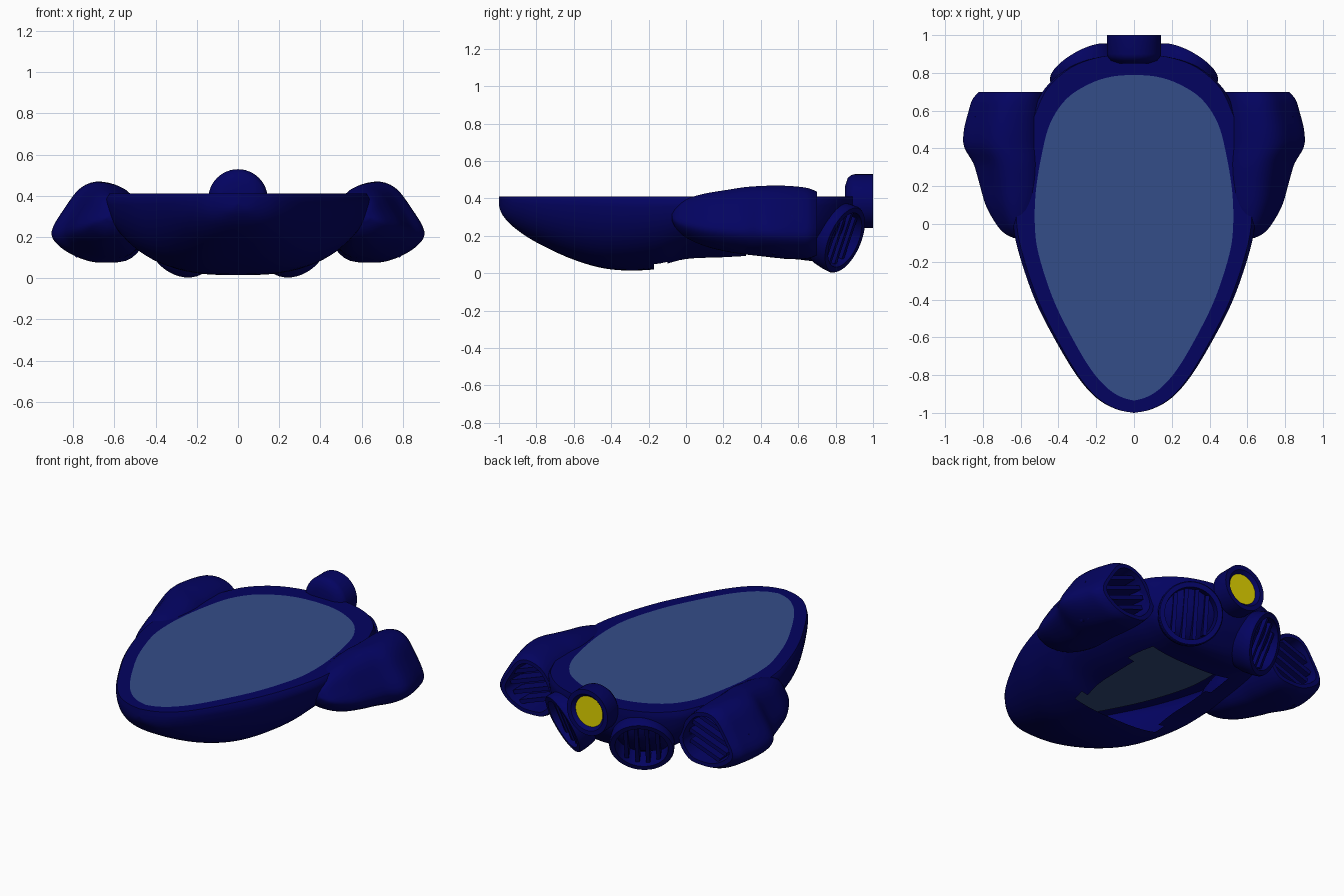
import bpy, bmesh, math
from mathutils import Vector, Matrix

cube = bpy.data.objects.get("Cube")
if cube:
    bpy.data.objects.remove(cube, do_unlink=True)


def material(name, r, g, b):
    m = bpy.data.materials.new(name)
    m.use_nodes = True
    m.diffuse_color = (r, g, b, 1)
    bsdf = m.node_tree.nodes["Principled BSDF"]
    bsdf.inputs["Base Color"].default_value = (r, g, b, 1)
    bsdf.inputs["Roughness"].default_value = 0.6
    return m


NAVY = material("navy", 0.001, 0.001, 0.118)
GLASS = material("steel_blue", 0.034, 0.075, 0.25)
SLATE = material("dark_slate", 0.03, 0.066, 0.18)
YELLOW = material("lamp_yellow", 0.77, 0.67, 0.0)


def finish(name, bm, mats, mirror=False, angle=40):
    bmesh.ops.remove_doubles(bm, verts=bm.verts, dist=0.0005)
    bmesh.ops.recalc_face_normals(bm, faces=bm.faces)
    mesh = bpy.data.meshes.new(name)
    bm.to_mesh(mesh)
    bm.free()
    for m in mats:
        mesh.materials.append(m)
    ob = bpy.data.objects.new(name, mesh)
    bpy.context.collection.objects.link(ob)
    if mirror:
        ob.modifiers.new("mirror", "MIRROR")
    bpy.ops.object.select_all(action="DESELECT")
    ob.select_set(True)
    bpy.context.view_layer.objects.active = ob
    bpy.ops.object.shade_smooth_by_angle(angle=math.radians(angle))
    return ob


def smooth_rows(rows, steps, closed=False):
    """Catmull-Rom resampling of rows of numbers."""
    n, out = len(rows), []
    pick = (lambda i: rows[i % n]) if closed else (lambda i: rows[max(0, min(n - 1, i))])
    for i in range(n if closed else n - 1):
        for s in range(steps):
            t = s / steps
            out.append([b + t * (c - a) / 2 + t * t * (a - 2.5 * b + 2 * c - d / 2)
                        + t ** 3 * (1.5 * (b - c) + (d - a) / 2)
                        for a, b, c, d in zip(pick(i - 1), pick(i), pick(i + 1), pick(i + 2))])
    return out if closed else out + [list(rows[-1])]


def loft(bm, rings, end_index=0):
    """Skin closed rings and cap both ends."""
    loops = [[bm.verts.new(p) for p in ring] for ring in rings]
    n = len(loops[0])
    for a, b in zip(loops, loops[1:]):
        for j in range(n):
            bm.faces.new((a[j], a[(j + 1) % n], b[(j + 1) % n], b[j]))
    bm.faces.new(loops[0])
    bm.faces.new(loops[-1]).material_index = end_index


def lathe(bm, profile, place, end_index=0, n=48):
    turns = [2 * math.pi * k / n for k in range(n)]
    loft(bm, [[place @ Vector((r * math.cos(a), r * math.sin(a), h)) for a in turns]
              for h, r in profile], end_index)


def box(bm, size, place):
    bmesh.ops.create_cube(bm, size=1, matrix=place @ Matrix.Diagonal((*size, 1)))


# Hull: y, half width, keel height, panel y, panel half width
TOP = 0.41
hull_rows = smooth_rows([
    (-1, 0, .36, -.935, 0), (-.98, .095, .31, -.915, .07), (-.92, .2, .245, -.865, .145),
    (-.8, .305, .165, -.76, .235), (-.6, .425, .072, -.57, .345), (-.4, .525, .02, -.38, .435),
    (-.17, .605, .02, -.16, .505), (0, .64, .06, -.01, .525), (.2, .64, .07, .17, .52),
    (.4, .61, .08, .36, .49), (.58, .54, .075, .53, .445), (.72, .47, .07, .66, .36),
    (.83, .34, .16, .74, .24), (.885, .18, .24, .78, .12), (.9, 0, .28, .79, 0)], 5)


def hull_section(y, w, keel, count=40):
    pts = [(w * .97, y, TOP)]
    for k in range(count + 1):
        a = math.pi * k / count
        c = math.cos(a)
        pts.append((math.copysign(w * abs(c) ** .72, c), y, .385 - (.385 - keel) * math.sin(a)))
    return pts + [(-w * .97, y, TOP)]


bm = bmesh.new()
strips = [[bm.verts.new(p) for p in
           [(pw, py, TOP)] + hull_section(y, w, keel) + [(-pw, py, TOP)]]
          for y, w, keel, py, pw in hull_rows]
for a, b in zip(strips, strips[1:]):
    for j in range(len(a) - 1):
        mid = (a[j].co + a[j + 1].co + b[j].co + b[j + 1].co) / 4
        opening = mid.z < .2 and abs(mid.x) < .29 and -.18 < mid.y < .52
        if not opening:
            bm.faces.new((a[j], a[j + 1], b[j + 1], b[j]))
bmesh.ops.dissolve_degenerate(bm, dist=0.0001, edges=bm.edges)
finish("hull", bm, [NAVY], angle=50)

# Flat top panel and its underside lining
for name, z, mat in (("top_panel", TOP, GLASS), ("panel_lining", TOP - .008, SLATE)):
    bm = bmesh.new()
    edge = [(pw, py, z) for *_, py, pw in hull_rows]
    edge += [(-x, y, z) for x, y, z in reversed(edge[1:-1])]
    bm.faces.new([bm.verts.new(p) for p in edge])
    finish(name, bm, [mat])

# Side pods: y, inner x, outer x, bottom, top
pod_rows = smooth_rows([
    (-.075, .58, .635, .28, .32), (-.05, .54, .685, .235, .355), (0, .5, .73, .19, .395),
    (.1, .46, .785, .145, .425), (.22, .44, .82, .115, .445), (.32, .44, .85, .1, .46),
    (.41, .44, .9, .09, .466), (.5, .44, .9, .08, .468), (.6, .44, .875, .075, .462),
    (.66, .44, .855, .08, .452), (.7, .44, .82, .095, .435)], 4)
pod_shape = smooth_rows([
    (-.05, 1), (.38, .86), (.72, .35), (1, -.25), (.85, -.62), (.4, -.92),
    (-.05, -1), (-.65, -.88), (-1, -.2), (-.6, .72)], 4, closed=True)


def pod_ring(y, x0, x1, z0, z1, scale=1):
    return [((x0 + x1 + scale * u * (x1 - x0)) / 2, y, (z0 + z1 + scale * v * (z1 - z0)) / 2)
            for u, v in pod_shape]


rear = pod_rows[-1]
bm = bmesh.new()
loft(bm, [pod_ring(*r) for r in pod_rows]
     + [pod_ring(*rear, scale=.86), pod_ring(.54, *rear[1:], scale=.8)])
finish("side_pod", bm, [NAVY], mirror=True)

# Exhaust slats inside each pod
bm = bmesh.new()
tilt = Matrix.Rotation(math.radians(20), 4, "Y")
for k in range(4):
    dz = (k - 1.5) * .062
    width = .28 * math.sqrt(1 - (dz / .15) ** 2)
    box(bm, (width, .1, .026), Matrix.Translation((.635, .62, .265)) @ tilt
        @ Matrix.Translation((0, 0, dz)))
finish("pod_slats", bm, [NAVY], mirror=True)

# Small gills on the pod flanks, upper and lower
bm = bmesh.new()
for k in range(3):
    for x, z, lean in ((.855, .28, -25), (.8, .127, 50)):
        box(bm, (.02, .018, .06), Matrix.Translation((x - k * .005, .47 + k * .045, z))
            @ Matrix.Rotation(math.radians(lean), 4, "Y"))
finish("pod_gills", bm, [NAVY], mirror=True)

# Rear nozzles, splayed outward and down
axis = Vector((.46, .82, -.36))
aim = Matrix.Translation((.28, .85, .177)) @ axis.to_track_quat("Z", "Y").to_matrix().to_4x4()
bm = bmesh.new()
lathe(bm, [(-.27, .06), (-.23, .115), (-.17, .155), (-.1, .18), (-.05, .188), (-.01, .19),
           (0, .184), (0, .155), (-.11, .145)], aim)
finish("rear_nozzle", bm, [NAVY], mirror=True)

bm = bmesh.new()
for k in range(4):
    dx = (k - 1.5) * .062
    box(bm, (.024, 2 * math.sqrt(.15 ** 2 - dx ** 2), .07),
        aim @ Matrix.Translation((dx, 0, -.06)))
finish("nozzle_slats", bm, [NAVY], mirror=True)

# Tail lamp
bm = bmesh.new()
back = Matrix.Translation((0, 1, .385)) @ Matrix.Rotation(math.radians(-90), 4, "X")
lathe(bm, [(-.15, .08), (-.135, .125), (-.115, .14), (-.1, .144), (0, .144), (0, .115),
           (-.02, .096)], back, end_index=1)
finish("tail_lamp", bm, [NAVY, YELLOW])
